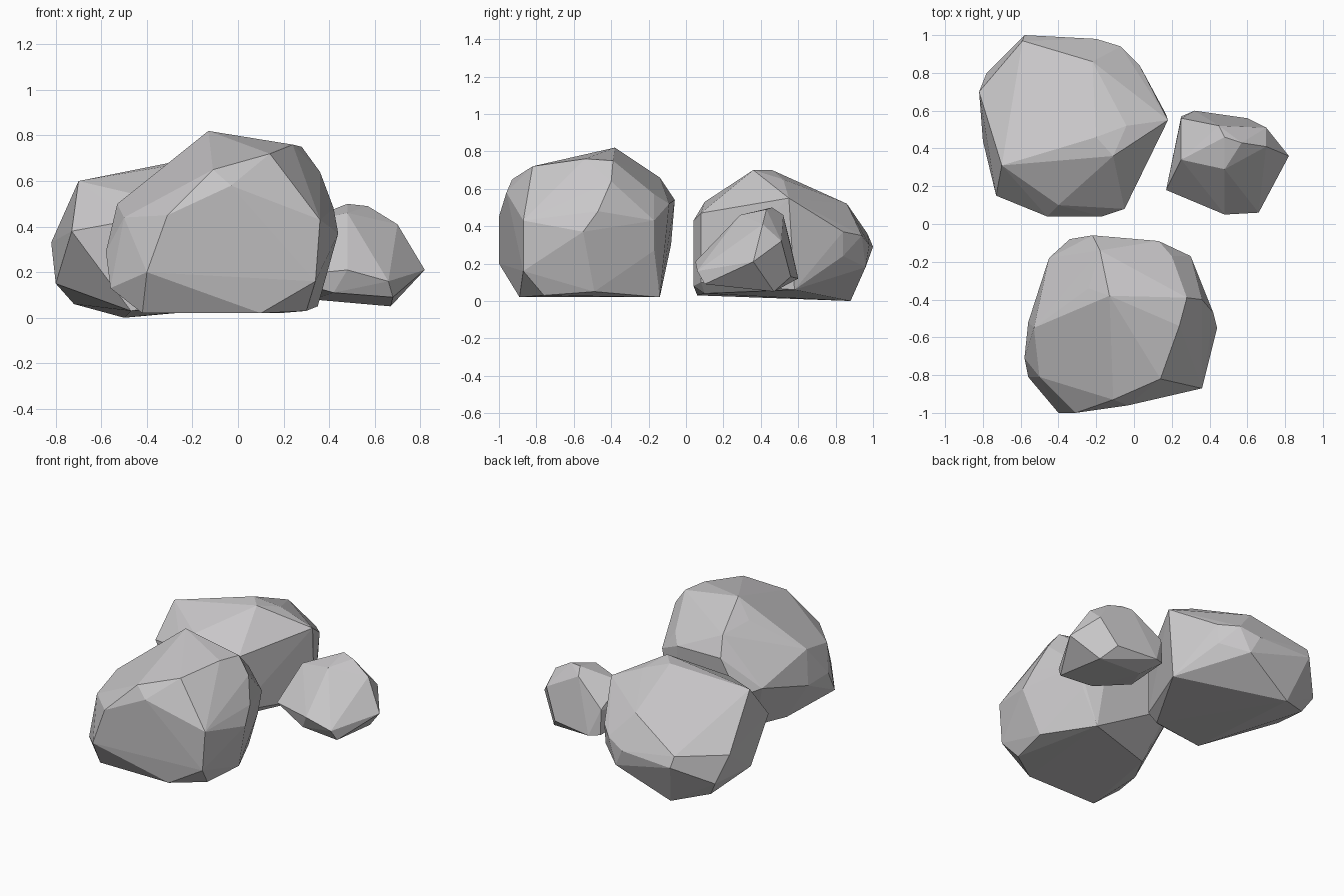
import bpy
import bmesh
import math

# Remove the default cube if the scene has one
default_cube = bpy.data.objects.get("Cube")
if default_cube is not None:
    bpy.data.objects.remove(default_cube, do_unlink=True)


def make_material(name, colour):
    material = bpy.data.materials.new(name)
    material.use_nodes = True
    material.diffuse_color = colour
    shader = next(node for node in material.node_tree.nodes
                  if node.type == "BSDF_PRINCIPLED")
    shader.inputs["Base Color"].default_value = colour
    shader.inputs["Roughness"].default_value = 0.9
    return material


def make_boulder(name, material, base, belly, shoulder, crown):
    """Wrap a faceted stone around its rough outlines, from the ground up."""
    mesh = bpy.data.meshes.new(name)
    bm = bmesh.new()
    for outline in (base, belly, shoulder, crown):
        for corner in outline:
            bm.verts.new(corner)

    # Keep only the outer skin of the stone
    hull = bmesh.ops.convex_hull(bm, input=bm.verts[:], use_existing_faces=False)
    unused = [item for item in hull["geom_interior"] + hull["geom_unused"]
              if isinstance(item, bmesh.types.BMVert)]
    bmesh.ops.delete(bm, geom=list(set(unused)), context="VERTS")

    # Merge nearly flat neighbours into broad chiselled facets
    bmesh.ops.dissolve_limit(bm, angle_limit=math.radians(3),
                             verts=bm.verts[:], edges=bm.edges[:])
    bmesh.ops.recalc_face_normals(bm, faces=bm.faces[:])
    for face in bm.faces:
        face.smooth = False
    bm.to_mesh(mesh)
    bm.free()

    mesh.materials.append(material)
    boulder = bpy.data.objects.new(name, mesh)
    bpy.context.scene.collection.objects.link(boulder)
    return boulder


stone = make_material("stone grey", (0.58, 0.57, 0.58, 1.0))

# Tall boulder at the front, with a peak towards its back
make_boulder(
    "front_boulder", stone,
    base=[(-.42, -.89, .02), (.1, -.89, .02), (.3, -.76, .03), (.35, -.49, .05),
          (.18, -.14, .02), (-.32, -.3, .02), (-.42, -.49, .03)],
    belly=[(-.4, -1, .2), (.34, -.87, .16), (.44, -.55, .37), (.3, -.17, .43),
           (.27, -.17, .27), (-.34, -.08, .3), (-.45, -.18, .35), (-.56, -.52, .27),
           (-.58, -.71, .29), (-.56, -.81, .13)],
    shoulder=[(-.31, -1, .45), (-.03, -.96, .58), (.22, -.86, .57), (.36, -.87, .43),
              (.42, -.47, .48), (.13, -.09, .52), (.2, -.17, .57), (-.22, -.06, .54),
              (-.53, -.55, .5), (-.5, -.81, .44)],
    crown=[(-.11, -.93, .65), (.14, -.82, .72), (.24, -.54, .76), (.28, -.39, .75),
           (.36, -.4, .64), (-.18, -.14, .66), (-.24, -.34, .7), (-.13, -.38, .82)],
)

# Broad boulder at the back, sloping down away from its crest
make_boulder(
    "back_boulder", stone,
    base=[(-.5, .88, 0), (.17, .58, .06), (-.1, .1, .04), (-.47, .06, .03),
          (-.72, .76, .06)],
    belly=[(-.17, .04, .08), (-.05, .08, .1), (.02, .84, .24), (-.14, .96, .18),
           (-.07, .94, .35), (-.2, .98, .3), (-.58, 1, .29), (-.78, .8, .16),
           (-.82, .7, .33), (-.8, .44, .15), (-.73, .15, .38)],
    shoulder=[(-.46, .04, .43), (-.17, .04, .43), (-.05, .08, .47), (.18, .55, .55),
              (.03, .84, .37), (-.59, .97, .36)],
    crown=[(-.4, .1, .53), (-.7, .31, .6), (-.11, .36, .7), (-.2, .46, .7),
           (-.04, .52, .65), (-.22, .86, .52)],
)

# Small stone beside them
make_boulder(
    "small_stone", stone,
    base=[(.42, .1, .11), (.68, .1, .09), (.67, .47, .05), (.33, .45, .08)],
    belly=[(.17, .18, .18), (.48, .05, .21), (.66, .06, .16), (.82, .36, .21),
           (.6, .56, .13), (.32, .6, .12), (.25, .57, .13)],
    shoulder=[(.25, .56, .3), (.25, .34, .41), (.7, .51, .32)],
    crown=[(.48, .29, .46), (.7, .41, .41), (.57, .43, .49), (.48, .46, .5),
           (.45, .52, .46)],
)
